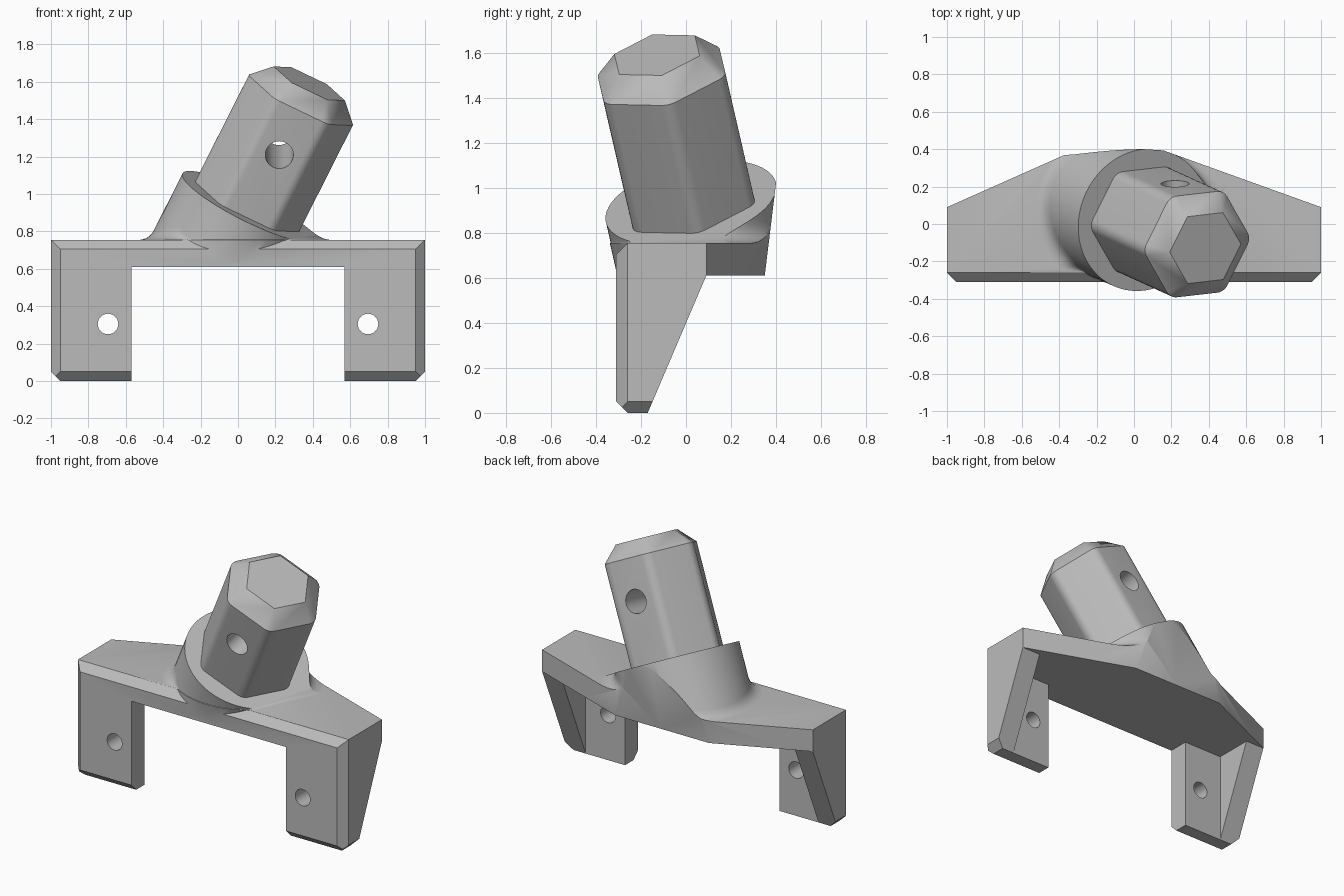
import bpy, bmesh, math
from mathutils import Vector, Matrix

if "Cube" in bpy.data.objects:
    bpy.data.objects.remove(bpy.data.objects["Cube"])

grey = bpy.data.materials.new("plain_grey")
grey.use_nodes = True
GREY = (0.5, 0.5, 0.5, 1)
grey.diffuse_color = GREY
grey.node_tree.nodes["Principled BSDF"].inputs["Base Color"].default_value = GREY

# Tilted frame shared by the collar and the peg
AXIS = Vector((0.505, -0.23, 1)).normalized()
U = Vector((AXIS.z, 0, -AXIS.x)).normalized()
W = AXIS.cross(U)
RIM = Vector((0.05, 0.022, 0.935))
DECK_TOP, DECK_BOTTOM = 0.755, 0.61


def around(angle):
    return U * math.cos(angle) + W * math.sin(angle)


def make_object(name, bm):
    bmesh.ops.recalc_face_normals(bm, faces=bm.faces)
    mesh = bpy.data.meshes.new(name)
    bm.to_mesh(mesh)
    bm.free()
    mesh.materials.append(grey)
    obj = bpy.data.objects.new(name, mesh)
    bpy.context.collection.objects.link(obj)
    return obj


def loft(rings):
    """Closed solid through rings of equal length."""
    bm = bmesh.new()
    rows = [[bm.verts.new(p) for p in ring] for ring in rings]
    n = len(rows[0])
    for a, b in zip(rows, rows[1:]):
        for i in range(n):
            j = (i + 1) % n
            bm.faces.new((a[i], a[j], b[j], b[i]))
    bm.faces.new(rows[0])
    bm.faces.new(rows[-1])
    bmesh.ops.remove_doubles(bm, verts=bm.verts, dist=1e-5)
    return bm


def x_prism(half_width, profile):
    """Solid with a (y, z) profile, centred on x = 0."""
    return loft([[(x, y, z) for y, z in profile] for x in (-half_width, half_width)])


def rect(y0, y1, z0, z1):
    return [(y0, z0), (y1, z0), (y1, z1), (y0, z1)]


def clip(bm, point, normal):
    """Cut away everything beyond a plane and cap the cut."""
    bmesh.ops.bisect_plane(bm, geom=bm.verts[:] + bm.edges[:] + bm.faces[:], dist=1e-5,
                           plane_co=point, plane_no=Vector(normal).normalized(),
                           clear_outer=True)
    bmesh.ops.holes_fill(bm, edges=[e for e in bm.edges if e.is_boundary], sides=0)


def boolean(target, tool, operation):
    bpy.context.view_layer.objects.active = target
    mod = target.modifiers.new("join_or_cut", 'BOOLEAN')
    mod.operation, mod.solver, mod.object = operation, 'EXACT', tool
    bpy.ops.object.modifier_apply(modifier=mod.name)
    bpy.data.objects.remove(tool)


def rod(center, direction, radius):
    """Long round cutter for drilled holes."""
    bm = bmesh.new()
    turn = direction.to_track_quat('Z', 'Y').to_matrix().to_4x4()
    bmesh.ops.create_cone(bm, cap_ends=True, segments=32, radius1=radius, radius2=radius,
                          depth=1.2, matrix=Matrix.Translation(center) @ turn)
    return make_object("hole_cutter", bm)


# Bracket block with chamfered front and lower edges
bm = x_prism(1, rect(-0.31, 0.6, 0, DECK_TOP))
clip(bm, (0, -0.31, 0.705), (0, -1, 1))
clip(bm, (0, -0.31, 0.05), (0, -1, -1))
for side in (-1, 1):
    clip(bm, (side, -0.26, 0), (side, -1, 0))
    clip(bm, (side, 0, 0.05), (side, 0, -1))
bracket = make_object("bracket", bm)

# Tilted round collar with a fillet flowing into the deck
RADIUS, FILLET, COUNT, STEPS = 0.388, 0.1, 96, 8
columns = []
for i in range(COUNT):
    d = around(math.tau * i / COUNT)
    q = RIM + d * RADIUS
    q -= AXIS * ((q.z - DECK_TOP + 0.001) / AXIS.z)
    out = Vector((d.x, d.y, 0)).normalized()
    slope = AXIS.dot(out) / AXIS.z
    reach = FILLET / math.tan(math.acos(slope / math.hypot(1, slope)) / 2)
    if out.y < 0:  # the fillet fades out at the front edge
        reach = min(reach, max(0.004, (q.y + 0.26) / -out.y))
    top, foot = q + AXIS * reach, q + out * reach
    column = [q + AXIS * 0.9]
    for k in range(STEPS + 1):
        t = k / STEPS
        column.append(top * (1 - t) ** 2 + q * 2 * t * (1 - t) + foot * t * t)
    column.append(foot - AXIS * (0.134 / AXIS.z))
    columns.append(column)
bm = loft(list(zip(*columns)))
clip(bm, RIM, AXIS)
boolean(bracket, make_object("collar", bm), 'UNION')

# Tapered back of the deck and collar
bm = bmesh.new()
bm.from_mesh(bracket.data)
clip(bm, (0, 0.35, DECK_BOTTOM), (0, 1, -0.122))
clip(bm, (1, 0.09, 0), (0.27, 0.75, 0))
clip(bm, (-1, 0.09, 0), (-0.28, 0.63, 0))
bmesh.ops.recalc_face_normals(bm, faces=bm.faces)
bm.to_mesh(bracket.data)
bm.free()

# Opening between the legs, pocket behind them, sloped ribs
slope_profile = [(-0.2126, -0.1), (0.8, -0.1), (0.8, DECK_BOTTOM), (0.09, DECK_BOTTOM)]
for half_width, profile in ((0.57, rect(-0.6, 0.8, -0.1, DECK_BOTTOM)),
                            (0.86, rect(-0.17, 0.8, -0.1, DECK_BOTTOM)),
                            (1.2, slope_profile)):
    boolean(bracket, make_object("leg_cutter", x_prism(half_width, profile)), 'DIFFERENCE')
for side in (-1, 1):
    boolean(bracket, rod(Vector((side * 0.695, -0.2, 0.305)), Vector((0, 1, 0)), 0.055),
            'DIFFERENCE')

# Hexagonal peg with rounded corners and a chamfered tip
TWIST, CORNER, ROUND, LENGTH = math.radians(6), 0.24, 0.07, 0.75
outline, tip = [], []
for i in range(6):
    a = TWIST + i * math.pi / 3
    for k in range(7):
        b = a + math.radians(-30 + 10 * k)
        outline.append(around(a) * CORNER + around(b) * ROUND)
        tip.append(around(a) * 0.212)
bm = loft([[RIM - AXIS * 0.03 + p for p in outline],
           [RIM + AXIS * (LENGTH - 0.1) + p for p in outline]])
bm.faces.ensure_lookup_table()
bmesh.ops.delete(bm, geom=[bm.faces[-1]], context='FACES_ONLY')
# bridge the open end to the sharp-cornered tip
rim_verts = [min(bm.verts, key=lambda v: (v.co - RIM - AXIS * (LENGTH - 0.1) - p).length)
             for p in outline]
corners = [bm.verts.new(RIM + AXIS * LENGTH + tip[i * 7]) for i in range(6)]
bm.faces.new(corners)
for i in range(6):
    arc = rim_verts[i * 7:i * 7 + 7]
    for a, b in zip(arc, arc[1:]):
        bm.faces.new((a, b, corners[i]))
    j = (i + 1) % 6
    bm.faces.new((arc[-1], rim_verts[j * 7], corners[j], corners[i]))
peg = make_object("peg", bm)
boolean(peg, rod(RIM + AXIS * 0.385, around(TWIST + math.pi / 2), 0.075), 'DIFFERENCE')

# Smooth curves, sharp edges
for obj in (bracket, peg):
    bpy.ops.object.select_all(action='DESELECT')
    obj.select_set(True)
    bpy.context.view_layer.objects.active = obj
    bpy.ops.object.shade_smooth_by_angle(angle=math.radians(28))
